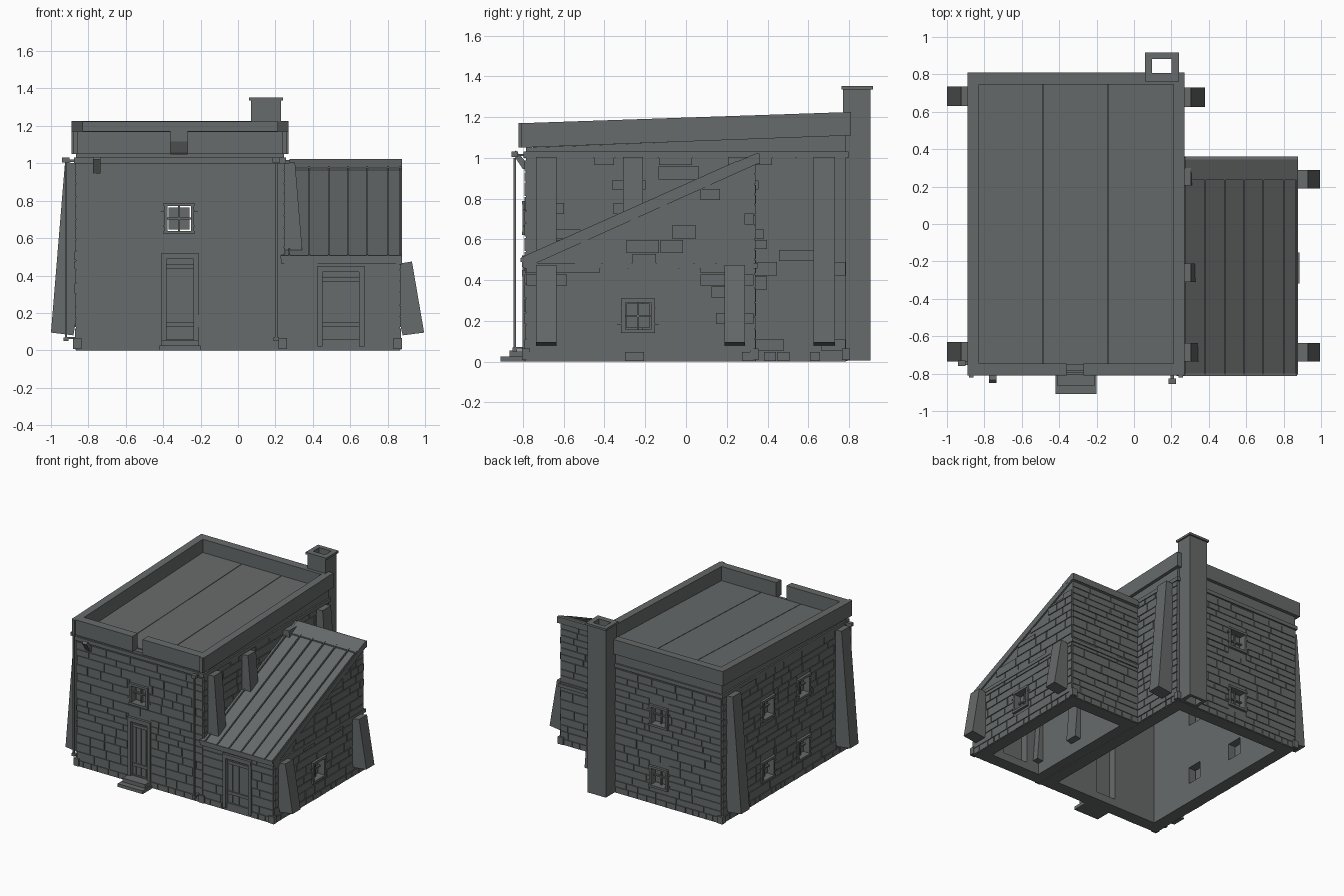
import bpy, bmesh, math, random
from mathutils import Vector

if "Cube" in bpy.data.objects:
    bpy.data.objects.remove(bpy.data.objects["Cube"])

random.seed(4)
stone = bpy.data.materials.new("slate_grey")
stone.diffuse_color = (0.135, 0.145, 0.145, 1)
stone.use_nodes = True
stone.node_tree.nodes["Principled BSDF"].inputs["Base Color"].default_value = stone.diffuse_color

XL, XM, XR = -0.865, 0.245, 0.865      # left wall, main right wall, annex right wall
YF, YA, YB = -0.785, 0.335, 0.785      # front, annex back, main back


def finish(name, bm):
    bmesh.ops.recalc_face_normals(bm, faces=bm.faces)
    me = bpy.data.meshes.new(name)
    bm.to_mesh(me)
    bm.free()
    me.materials.append(stone)
    ob = bpy.data.objects.new(name, me)
    bpy.context.collection.objects.link(ob)
    return ob


def add_box(bm, x0, x1, y0, y1, z0, z1):
    r = bmesh.ops.create_cube(bm, size=1)
    for v in r["verts"]:
        v.co = Vector(((x0 + x1) / 2 + v.co.x * abs(x1 - x0),
                       (y0 + y1) / 2 + v.co.y * abs(y1 - y0),
                       (z0 + z1) / 2 + v.co.z * abs(z1 - z0)))


def boxes(name, items):
    bm = bmesh.new()
    for b in items:
        add_box(bm, *b)
    return finish(name, bm)


def prism(name, profile, axis, *spans):
    """Extrude a profile: axis 'x' takes (y, z) points, axis 'y' takes (x, z) points."""
    bm = bmesh.new()
    for a, b in spans:
        ends = []
        for t in (a, b):
            ends.append([bm.verts.new((t, p, q) if axis == "x" else (p, t, q)) for p, q in profile])
        n = len(profile)
        bm.faces.new(ends[0])
        bm.faces.new(ends[1])
        for i in range(n):
            j = (i + 1) % n
            bm.faces.new((ends[0][i], ends[0][j], ends[1][j], ends[1][i]))
    return finish(name, bm)


def cut(ob, cutter):
    cutter.hide_render = True
    m = ob.modifiers.new("cut", "BOOLEAN")
    m.operation, m.solver, m.object = "DIFFERENCE", "EXACT", cutter
    bpy.context.view_layer.objects.active = ob
    bpy.ops.object.modifier_apply(modifier=m.name)
    bpy.data.objects.remove(cutter)


def plate(wall, u0, u1, z0, z1, d0, d1):
    """Box on a wall: u along the wall, d outward from it."""
    axis, pos, sign = wall
    a, b = pos + sign * d0, pos + sign * d1
    lo, hi = min(a, b), max(a, b)
    return (u0, u1, lo, hi, z0, z1) if axis == "y" else (lo, hi, u0, u1, z0, z1)


FRONT, BACK, LEFT = ("y", YF, -1), ("y", YB, 1), ("x", XL, -1)
MAIN_RIGHT, RIGHT, ANNEX_BACK = ("x", XM, 1), ("x", XR, 1), ("y", YA, 1)


def slope(y):                          # underside of the lean-to roof
    return 0.475 + (y + 0.785) * 0.45


# Windows and doors: wall, centre or span
windows = [(FRONT, -0.315, 0.705), (BACK, -0.315, 0.705), (BACK, -0.315, 0.22), (RIGHT, -0.235, 0.225)]
windows += [(LEFT, y, z) for y in (-0.23, 0.22) for z in (0.22, 0.705)]
doors = [(FRONT, -0.395, -0.225, 0.06, 0.50), (FRONT, 0.44, 0.66, 0.06, 0.43)]

# Wall cores, hollow and open underneath
main = prism("main_walls", [(YF, 0), (YB, 0), (YB, 1.11), (YF, 1.05)], "x", (XL, XM))
annex = prism("annex_walls", [(YF, 0), (YA, 0), (YA, slope(YA)), (YF, slope(YF))], "x", (XM + 0.001, XR))
cut(main, prism("main_room", [(-0.685, -0.1), (0.685, -0.1), (0.685, 1.04), (-0.685, 0.99)], "x", (-0.765, 0.145)))
cut(annex, prism("annex_room", [(-0.685, -0.1), (0.235, -0.1), (0.235, slope(0.2)), (-0.685, 0.47)], "x", (0.33, 0.765)))
holes = [plate(w, u - .064, u + .064, z - .066, z + .066, -0.15, 0.05) for w, u, z in windows]
holes += [plate(w, a, b, c, d, -0.15, 0.05) for w, a, b, c, d in doors]
for h in holes:
    cut(annex if h[1] > 0.3 else main, boxes("opening", [h]))

# Window frames, panes and hinge pins
frames, panes = [], []
for w, u, z in windows:
    for s in (-1, 1):
        frames += [plate(w, u + s * .072 - .009, u + s * .072 + .009, z - .08, z + .08, -.03, .016),
                   plate(w, u - .083, u + .083, z + s * .075 - .009, z + s * .075 + .009, -.03, .02)]
        frames += [plate(w, u + s * .09 - .01, u + s * .09 + .01, z + t - .004, z + t + .004, 0, .012)
                   for t in (-.04, .04)]
    panes += [plate(w, u - .056, u + .056, z - .06, z + .06, -.045, -.035),
              plate(w, u - .005, u + .005, z - .066, z + .066, -.035, -.02),
              plate(w, u - .064, u + .064, z - .005, z + .005, -.035, -.02)]
boxes("window_frames", frames)
boxes("window_panes", panes)

# Doors with frames, planks, hinge straps
parts, leaves = [], []
for w, a, b, c, d in doors:
    parts += [plate(w, a - .015, a + .012, c - .04, d + .005, -.04, .016),
              plate(w, b - .012, b + .015, c - .04, d + .005, -.04, .016),
              plate(w, a - .015, b + .015, d - .012, d + .02, -.04, .02)]
    n = 4
    for i in range(n):
        s = (b - a) / n
        leaves.append(plate(w, a + i * s + .002, a + (i + 1) * s - .002, c, d, -.03, -.015))
    leaves.append(plate(w, a, b, c, d, -.04, -.02))
    leaves += [plate(w, a + .01, b - .01, t - .012, t + .012, -.015, -.006) for t in (c + .08, d - .05)]
boxes("door_frames", parts)
boxes("door_leaves", leaves)
boxes("door_steps", [(-0.42, -0.20, -0.91, YF, 0, 0.025), (-0.41, -0.21, -0.865, YF, 0.025, 0.055)])

# Stone courses on the outside faces
blocked = [(w, u - .085, u + .085, z - .085, z + .085) for w, u, z in windows]
blocked += [(w, a - .015, b + .015, c - .06, d + .02) for w, a, b, c, d in doors]


def bricks(name, wall, u0, u1, top, low=lambda u: 0):
    out, z, row = [], 0.004, 0
    while z < 1.02:
        h = 0.05 if row == 0 else random.choice((0.05, 0.06, 0.07))
        u = u0
        while u < u1 - 0.001:
            e = u + (random.uniform(.05, .1) if row == 0 else random.uniform(.09, .26))
            e = u1 if u1 - e < 0.05 else e
            pieces = [(u + .003, e - .003)]
            for w, a, b, c, d in blocked:          # leave room for openings
                if w == wall and c < z + h and d > z:
                    pieces = [q for p, r in pieces for q in ((p, min(r, a)), (max(p, b), r)) if q[1] - q[0] > .008]
            for p, r in pieces:
                zt = min(z + h - .006, top(p), top(r))
                if zt - z > .012 and z > min(low(p), low(r)) - .001:
                    out.append(plate(wall, p, r, z, zt, -.01, random.uniform(.005, .008)))
            u = e
        z += h
        row += 1
    boxes(name, out)


bricks("front_stones", FRONT, XL, XM, lambda u: 1.0)
bricks("annex_front_stones", FRONT, XM, XR, lambda u: 0.462)
bricks("back_stones", BACK, XL, 0.07, lambda u: 1.0)
bricks("left_stones", LEFT, YF, YB, lambda u: 1.0)
bricks("annex_side_stones", RIGHT, YF, YA, slope)
bricks("annex_back_stones", ANNEX_BACK, XM, XR, lambda u: 0.97)
bricks("main_side_stones", MAIN_RIGHT, YF, YB, lambda u: 1.0, lambda u: slope(u) if u < YA else 0)

# String courses
boxes("main_cornice", [(XL - .012, XM + .012, YF - .012, YF + .02, 1.0, 1.03),
                       (XL - .012, XM + .012, YB - .02, YB + .012, 1.0, 1.03),
                       (XL - .012, XL + .02, YF, YB, 1.0, 1.03), (XM - .02, XM + .012, YF, YB, 1.0, 1.03)])
boxes("annex_string_course", [(XR - .02, XR + .012, YF - .01, YA + .012, .458, .485),
                              (XM, XR + .012, YA - .02, YA + .015, .458, .485),
                              (XM - .01, XR + .01, YF - .015, YF + .02, .462, .485)])

# Corner stones at the base
boxes("corner_stones", [(x - .023, x + .023, y - .02, y + .02, .008, .065)
                        for x, y in ((XL + .005, YF), (XM - .005, YF), (XR - .01, YF), (XL + .005, YB),
                                     (XM - .005, YB), (XR - .01, YA))])

# Sloping parapet ring with a drainage notch, and roof panels inside
par = prism("parapet", [(-0.81, 1.05), (0.81, 1.11), (0.81, 1.225), (-0.81, 1.17)], "x", (-0.89, 0.27))
cut(par, boxes("parapet_inside", [(-0.83, 0.21, -0.745, 0.745, 0.9, 1.4)]))
cut(par, boxes("parapet_notch", [(-0.36, -0.27, -0.9, -0.7, 1.0, 1.4)]))
xs = [-0.835, -0.487, -0.139, 0.215]
prism("roof_panels", [(-0.75, 1.04), (0.75, 1.095), (0.75, 1.118), (-0.75, 1.06)], "x",
      *[(xs[i] + .002, xs[i + 1] - .002) for i in range(3)])
boxes("parapet_corner_trims", [(x - .012, x + .012, -0.822, -0.805, 1.05, 1.17) for x in (-0.87, 0.25)])

# Lean-to roof with standing seams and a ridge cap
prism("lean_to_roof", [(-0.805, 0.465), (-0.805, 0.505), (0.355, 1.018), (0.36, 0.975), (-0.765, 0.47)],
      "x", (XM - .015, XR + .012))
prism("roof_seams", [(-0.806, 0.50), (-0.806, 0.513), (0.25, 0.985), (0.25, 0.965)], "x",
      *[(x - .004, x + .004) for x in (0.275, 0.38, 0.485, 0.59, 0.69, 0.80, 0.868)])
prism("ridge_cap", [(0.235, 0.96), (0.235, 0.975), (0.345, 1.022), (0.362, 1.02), (0.362, 0.97)],
      "x", (XM + .03, XR + .013))
boxes("eave_gutter", [(0.228, 0.872, -0.812, -0.785, 0.488, 0.508)])

# Battered buttresses
prism("left_buttresses", [(-0.855, 1.0), (-0.925, 1.005), (-1.0, 0.095), (-0.88, 0.08), (-0.86, 0.2)],
      "y", (-0.735, -0.63), (0.63, 0.735))
prism("right_buttresses", [(0.235, 1.0), (0.305, 1.005), (0.38, 0.095), (0.26, 0.08), (0.24, 0.2)],
      "y", (-0.735, -0.635), (-0.31, -0.21), (0.205, 0.3), (0.625, 0.73))
prism("annex_buttresses", [(0.85, 0.462), (0.93, 0.475), (0.995, 0.095), (0.88, 0.08), (0.855, 0.2)],
      "y", (-0.735, -0.635), (0.19, 0.29))

# Chimney with open flue
ch = boxes("chimney", [(0.07, 0.23, 0.77, 0.905, 0.005, 1.34)])
cut(ch, boxes("flue", [(0.095, 0.2, 0.806, 0.882, -0.1, 1.5)]))
cut(main, boxes("flue_clearance", [(0.095, 0.2, 0.80, 0.882, -0.1, 1.5)]))
cut(par, boxes("flue_parapet", [(0.095, 0.2, 0.80, 0.882, -0.1, 1.5)]))
cap = boxes("chimney_cap", [(0.06, 0.24, 0.762, 0.918, 1.335, 1.352)])
cut(cap, boxes("cap_hole", [(0.095, 0.2, 0.806, 0.882, 1.2, 1.5)]))

# Drain pipes with brackets, and a slanted spout
pipes = []
for x, y in ((0.205, -0.84), (-0.92, -0.745)):
    pipes += [(x - .006, x + .006, y - .006, y + .006, .06, 1.0), (x - .02, x + .02, y - .015, y + .015, 1.005, 1.03),
              (x - .014, x + .014, y - .012, y + .012, .05, .07)]
    pipes += [((x - .01, x + .01, y, YF, z, z + .012) if x > 0 else (x, XL, y - .01, y + .01, z, z + .012))
              for z in (.06, 1.008)]
boxes("drain_pipes", pipes)
prism("slanted_spout", [(-0.85, 1.02), (-0.835, 1.035), (-0.78, 0.975), (-0.785, 0.945), (-0.80, 0.945)],
      "x", (-0.775, -0.735))
